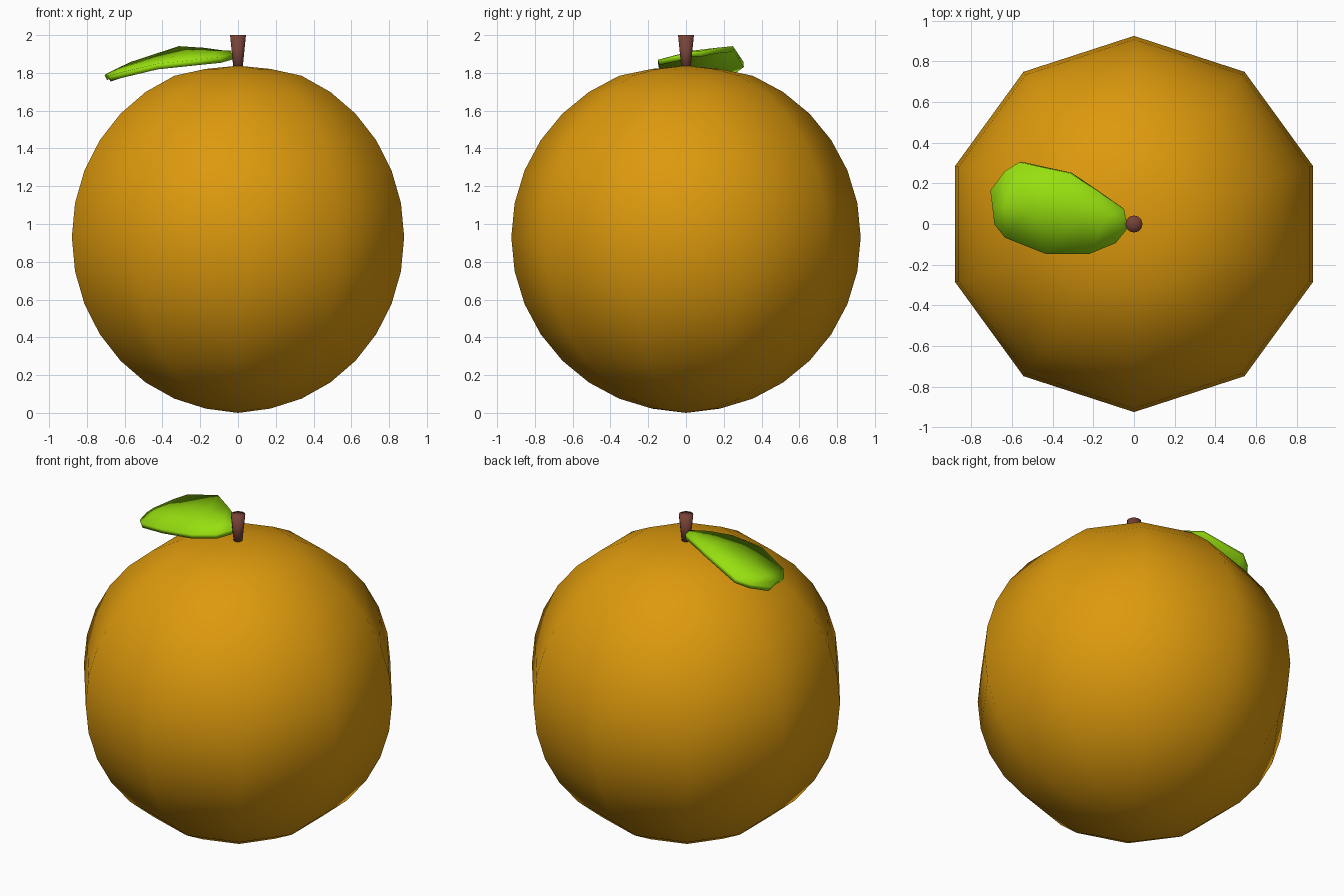
import bpy, math

if "Cube" in bpy.data.objects:
    bpy.data.objects.remove(bpy.data.objects["Cube"])


def material(name, rgb):
    m = bpy.data.materials.new(name)
    m.diffuse_color = (*rgb, 1)
    m.use_nodes = True
    m.node_tree.nodes["Principled BSDF"].inputs["Base Color"].default_value = m.diffuse_color
    return m


def make(name, verts, faces, mat, smooth_angle=180):
    me = bpy.data.meshes.new(name)
    me.from_pydata(verts, [], faces)
    me.materials.append(mat)
    ob = bpy.data.objects.new(name, me)
    bpy.context.collection.objects.link(ob)
    bpy.ops.object.select_all(action='DESELECT')
    ob.select_set(True)
    bpy.context.view_layer.objects.active = ob
    bpy.ops.object.shade_smooth_by_angle(angle=math.radians(smooth_angle))
    return ob


def lathe(name, bottom, rings, top, sides, mat, smooth_angle):
    """Closed revolved solid: poles at heights bottom/top, rings of (radius, z)."""
    verts = [(0, 0, bottom)]
    for r, z in rings:
        for i in range(sides):
            a = math.pi / 2 + 2 * math.pi * i / sides
            verts.append((r * math.cos(a), r * math.sin(a), z))
    verts.append((0, 0, top))
    last, faces = len(verts) - 1, []
    for i in range(sides):
        j = (i + 1) % sides
        faces.append((0, 1 + j, 1 + i))
        for k in range(len(rings) - 1):
            a, b = 1 + k * sides, 1 + (k + 1) * sides
            faces.append((a + i, a + j, b + j, b + i))
        t = 1 + (len(rings) - 1) * sides
        faces.append((t + i, t + j, last))
    return make(name, verts, faces, mat, smooth_angle)


orange = material("orange peel", (0.72, 0.32, 0.004))
green = material("leaf green", (0.31, 0.74, 0.005))
brown = material("stem brown", (0.19, 0.055, 0.037))

# Fruit: ten-sided ball with a slightly flattened top
rings = []
for k in range(1, 16):
    a = math.pi * k / 16
    rings.append((0.925 * math.sin(a), 0.93 - 0.925 * math.cos(a)))
rings[-1] = (rings[-1][0], 1.821)
lathe("fruit", 0.0, rings, 1.838, 10, orange, 180)

# Stem: widens towards the top
lathe("stem", 1.80, [(0.022, 1.80), (0.042, 2.0)], 2.0, 12, brown, 180)

# Leaf: tilted, drooping blade given by its back and front edges
back = [(-0.05, 0.075, 1.90), (-0.18, 0.165, 1.918), (-0.31, 0.25, 1.927),
        (-0.56, 0.305, 1.845), (-0.63, 0.26, 1.812), (-0.70, 0.165, 1.775)]
front = [(-0.03, -0.015, 1.885), (-0.09, -0.09, 1.868), (-0.22, -0.145, 1.855),
         (-0.43, -0.145, 1.833), (-0.63, -0.065, 1.785), (-0.68, 0.0, 1.768)]
verts, faces = [], []
for b, f in zip(back, front):
    mid = [(p + q) / 2 for p, q in zip(b, f)]
    mid[2] += 0.01
    verts += [b, tuple(mid), f]
for s in range(len(back) - 1):
    for c in range(2):
        v = 3 * s + c
        faces.append((v, v + 3, v + 4, v + 1))
leaf = make("leaf", verts, faces, green, 180)
thick = leaf.modifiers.new("thickness", 'SOLIDIFY')
thick.thickness = 0.03
thick.offset = 0
